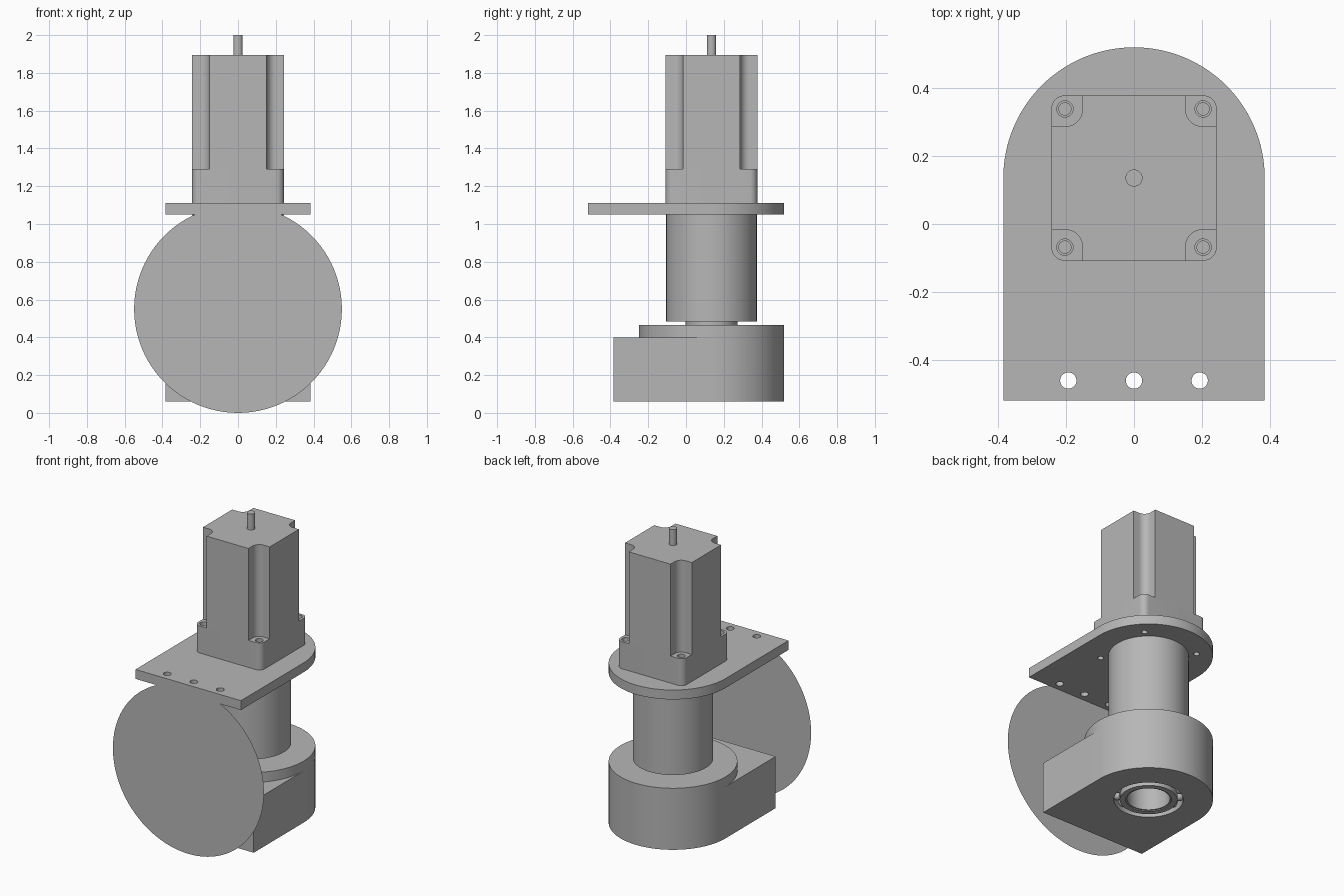
import bpy
import bmesh
from math import pi, cos, sin, radians

cube = bpy.data.objects.get("Cube")
if cube:
    bpy.data.objects.remove(cube, do_unlink=True)

AXIS_Y = 0.135   # the drive axis that most parts share

grey = bpy.data.materials.new("machine grey")
grey.use_nodes = True
grey.diffuse_color = (0.47, 0.47, 0.47, 1)
grey.node_tree.nodes["Principled BSDF"].inputs["Base Color"].default_value = grey.diffuse_color


def arc(x, y, r, start, end, steps):
    """Points along an arc, angles in degrees."""
    angles = [radians(start + (end - start) * i / steps) for i in range(steps + 1)]
    return [(x + r * cos(a), y + r * sin(a)) for a in angles]


def circle(r, x=0, y=0, steps=96):
    return arc(x, y, r, 0, 360, steps)[:-1]


def finish(obj, name):
    obj.name = obj.data.name = name
    obj.data.materials.clear()
    obj.data.materials.append(grey)
    bpy.ops.object.shade_smooth_by_angle(angle=radians(30))


def slab(name, loops, z0, z1):
    """Extrude an outline, with any further loops as holes, from z0 to z1."""
    curve = bpy.data.curves.new(name, "CURVE")
    curve.dimensions = "2D"
    curve.fill_mode = "BOTH"
    curve.extrude = (z1 - z0) / 2
    for loop in loops:
        spline = curve.splines.new("POLY")
        spline.points.add(len(loop) - 1)
        for point, (x, y) in zip(spline.points, loop):
            point.co = (x, y, 0, 1)
        spline.use_cyclic_u = True
    obj = bpy.data.objects.new(name, curve)
    obj.location = (0, AXIS_Y, (z0 + z1) / 2)
    bpy.context.collection.objects.link(obj)
    bpy.ops.object.select_all(action="DESELECT")
    obj.select_set(True)
    bpy.context.view_layer.objects.active = obj
    bpy.ops.object.convert(target="MESH")
    obj = bpy.context.object
    # Weld the caps to the walls
    bm = bmesh.new()
    bm.from_mesh(obj.data)
    bmesh.ops.remove_doubles(bm, verts=bm.verts, dist=1e-5)
    bmesh.ops.recalc_face_normals(bm, faces=bm.faces)
    bm.to_mesh(obj.data)
    bm.free()
    finish(obj, name)


def arch(half_width, front):
    """Outline with a square front and a round back."""
    return [(-half_width, front), (half_width, front)] + arc(0, 0, half_width, 0, 180, 64)


def four_corners(quadrant):
    """Repeat a corner outline around the axis."""
    points = list(quadrant)
    for _ in range(3):
        quadrant = [(-y, x) for x, y in quadrant]
        points += quadrant
    return points


def bolt_holes(r):
    return [circle(r, sx * 0.203, sy * 0.203, 24) for sx in (-1, 1) for sy in (-1, 1)]


# Gearbox housing, open below for the bearing, and its round cover
slab("gearbox_housing", [arch(0.384, -0.52), circle(0.24)], 0.06, 0.40)
slab("gearbox_cover", [circle(0.384), circle(0.13)], 0.40, 0.465)

# Bearing in the bottom of the housing, around a hollow shaft
slab("bearing_outer_race", [circle(0.24), circle(0.207)], 0.06, 0.16)
slab("bearing_inner_race", [circle(0.172), circle(0.137)], 0.06, 0.16)
slab("hollow_shaft", [circle(0.137), circle(0.128)], 0.065, 0.485)
for i in range(14):
    a = 2 * pi * i / 14
    bpy.ops.mesh.primitive_uv_sphere_add(
        segments=16, ring_count=10, radius=0.028,
        location=(0.19 * cos(a), AXIS_Y + 0.19 * sin(a), 0.11))
    finish(bpy.context.object, f"bearing_ball_{i + 1}")

# Column between gearbox and mounting plate
slab("column", [circle(0.24)], 0.485, 1.05)

# Mounting plate with a row of front holes and the motor bolt holes
front_holes = [circle(0.024, x, -0.595, 32) for x in (-0.193, 0, 0.193)]
slab("mounting_plate", [arch(0.384, -0.653)] + front_holes + bolt_holes(0.018), 1.05, 1.112)

# Motor: rounded flange, body with notched corners, rear shaft
flange = four_corners(arc(0.203, 0.203, 0.04, 0, 90, 10))
slab("motor_flange", [flange] + bolt_holes(0.024), 1.112, 1.29)
notch = [(0.243, 0.152)] + arc(0.2, 0.2, 0.048, 270, 180, 12) + [(0.152, 0.243)]
slab("motor_body", [four_corners(notch)], 1.29, 1.895)
slab("motor_shaft", [circle(0.025, steps=32)], 1.895, 2.0)

# Thin round disc at the front
bpy.ops.mesh.primitive_circle_add(
    vertices=96, radius=0.55, fill_type="NGON",
    location=(0, -0.516, 0.55), rotation=(pi / 2, 0, 0))
finish(bpy.context.object, "front_disc")
